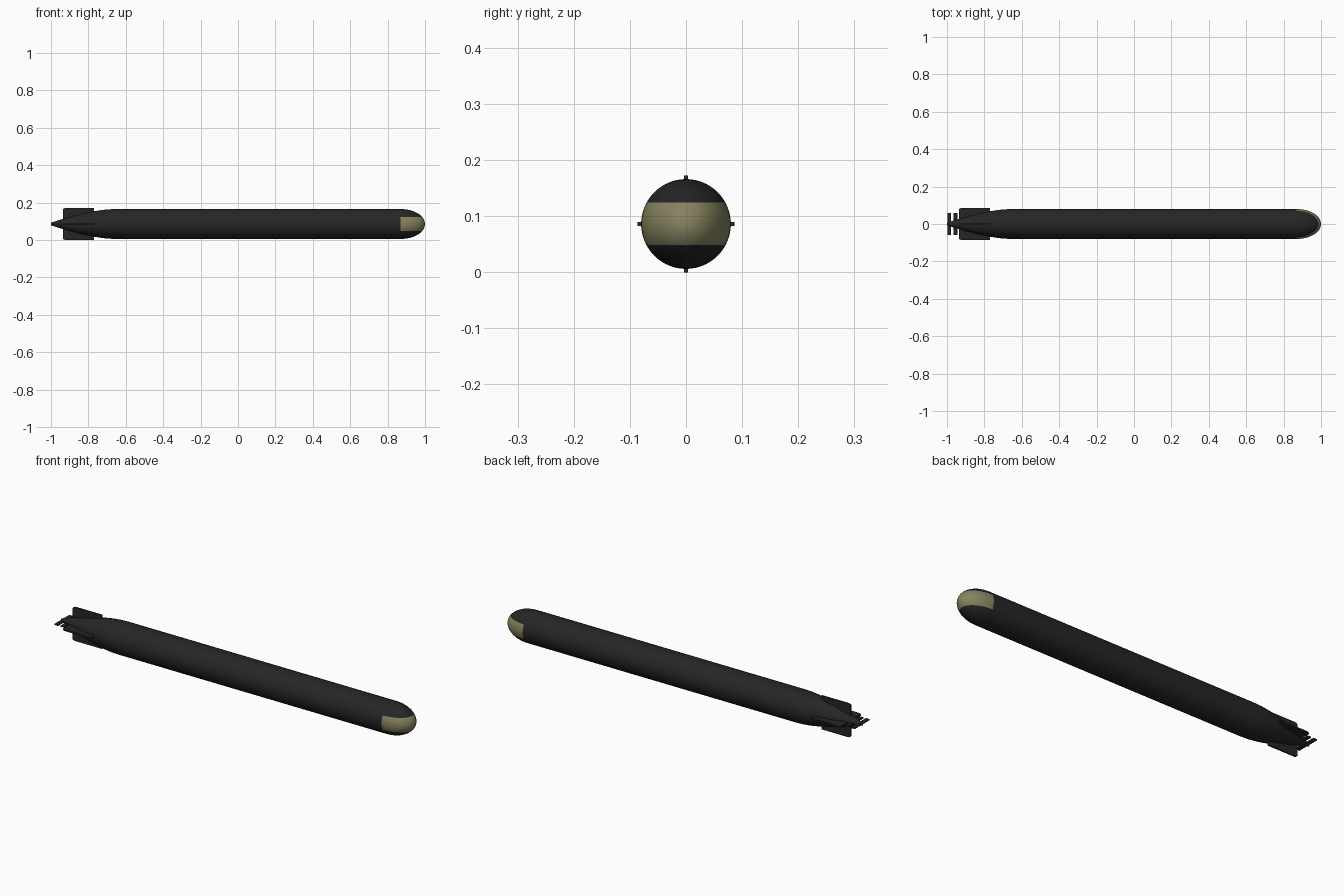
import bpy, bmesh, math
from mathutils import Vector, Matrix

if "Cube" in bpy.data.objects:
    bpy.data.objects.remove(bpy.data.objects["Cube"])

ZC, R = 0.086, 0.08


def material(name, rgb):
    m = bpy.data.materials.new(name)
    m.diffuse_color = (*rgb, 1)
    m.use_nodes = True
    m.node_tree.nodes["Principled BSDF"].inputs["Base Color"].default_value = m.diffuse_color
    return m


BLACK = material("matte_black", (0.019, 0.019, 0.019))
OLIVE = material("olive", (0.24, 0.225, 0.115))


def finish(bm, name, mats, smooth=False):
    bmesh.ops.recalc_face_normals(bm, faces=bm.faces)
    me = bpy.data.meshes.new(name)
    bm.to_mesh(me)
    bm.free()
    ob = bpy.data.objects.new(name, me)
    bpy.context.collection.objects.link(ob)
    for m in mats:
        me.materials.append(m)
    if smooth:
        bpy.ops.object.select_all(action='DESELECT')
        ob.select_set(True)
        bpy.context.view_layer.objects.active = ob
        bpy.ops.object.shade_smooth_by_angle(angle=math.radians(35))
    return ob


def plate(name, outline, thick, angle):
    """Flat plate drawn in (x, radius), turned about the hull axis."""
    bm = bmesh.new()
    f = bm.faces.new([bm.verts.new((x, -thick / 2, r)) for x, r in outline])
    ext = bmesh.ops.extrude_face_region(bm, geom=[f])
    vs = [v for v in ext["geom"] if isinstance(v, bmesh.types.BMVert)]
    bmesh.ops.translate(bm, vec=(0, thick, 0), verts=vs)
    bmesh.ops.transform(bm, verts=bm.verts,
                        matrix=Matrix.Translation((0, 0, ZC)) @ Matrix.Rotation(angle, 4, 'X'))
    return finish(bm, name, [BLACK])


# Hull: tapered tail, straight body and elliptical nose, spun round x
profile = [(-1, 0), (-1, 0.007), (-0.94, 0.026), (-0.88, 0.043), (-0.82, 0.058),
           (-0.77, 0.068), (-0.73, 0.0745), (-0.69, 0.0785), (-0.64, R)]
NOSE = 0.87
for i in range(17):
    a = math.pi / 2 * i / 16
    profile.append((NOSE + 0.13 * math.sin(a), R * math.cos(a)))
bm = bmesh.new()
vs = [bm.verts.new((x, 0, r)) for x, r in profile]
es = [bm.edges.new(p) for p in zip(vs, vs[1:])]
bmesh.ops.spin(bm, geom=vs + es, cent=(0, 0, 0), axis=(1, 0, 0),
               angle=math.tau, steps=64, use_duplicate=False)
bmesh.ops.remove_doubles(bm, verts=bm.verts, dist=1e-5)
bmesh.ops.translate(bm, vec=(0, 0, ZC), verts=bm.verts)

# Olive sonar band cut into the nose
LOW, HIGH = 0.049, 0.124
for z in (LOW, HIGH):
    faces = [f for f in bm.faces if f.calc_center_median().x > NOSE]
    geom = faces + list({e for f in faces for e in f.edges}) + list({v for f in faces for v in f.verts})
    bmesh.ops.bisect_plane(bm, geom=geom, plane_co=(0, 0, z), plane_no=(0, 0, 1), dist=1e-6)
for f in bm.faces:
    c = f.calc_center_median()
    f.material_index = int(c.x > NOSE and LOW < c.z < HIGH)
finish(bm, "hull", [BLACK, OLIVE], smooth=True)

# Four tail fins
fin = [(-0.935, 0.02), (-0.935, 0.08), (-0.925, 0.086), (-0.77, 0.086), (-0.77, 0.05)]
for i, side in enumerate(("top", "left", "bottom", "right")):
    plate("fin_" + side, fin, 0.008, i * math.pi / 2)

# Two propellers, each with a pair of level blades
for label, x in (("rear", -0.988), ("front", -0.954)):
    for side, s in (("left", 1), ("right", -1)):
        blade = [(x - 0.01, 0), (x - 0.01, 0.06), (x + 0.01, 0.06), (x + 0.01, 0)]
        plate(f"{label}_propeller_blade_{side}", blade, 0.006, s * math.pi / 2)
